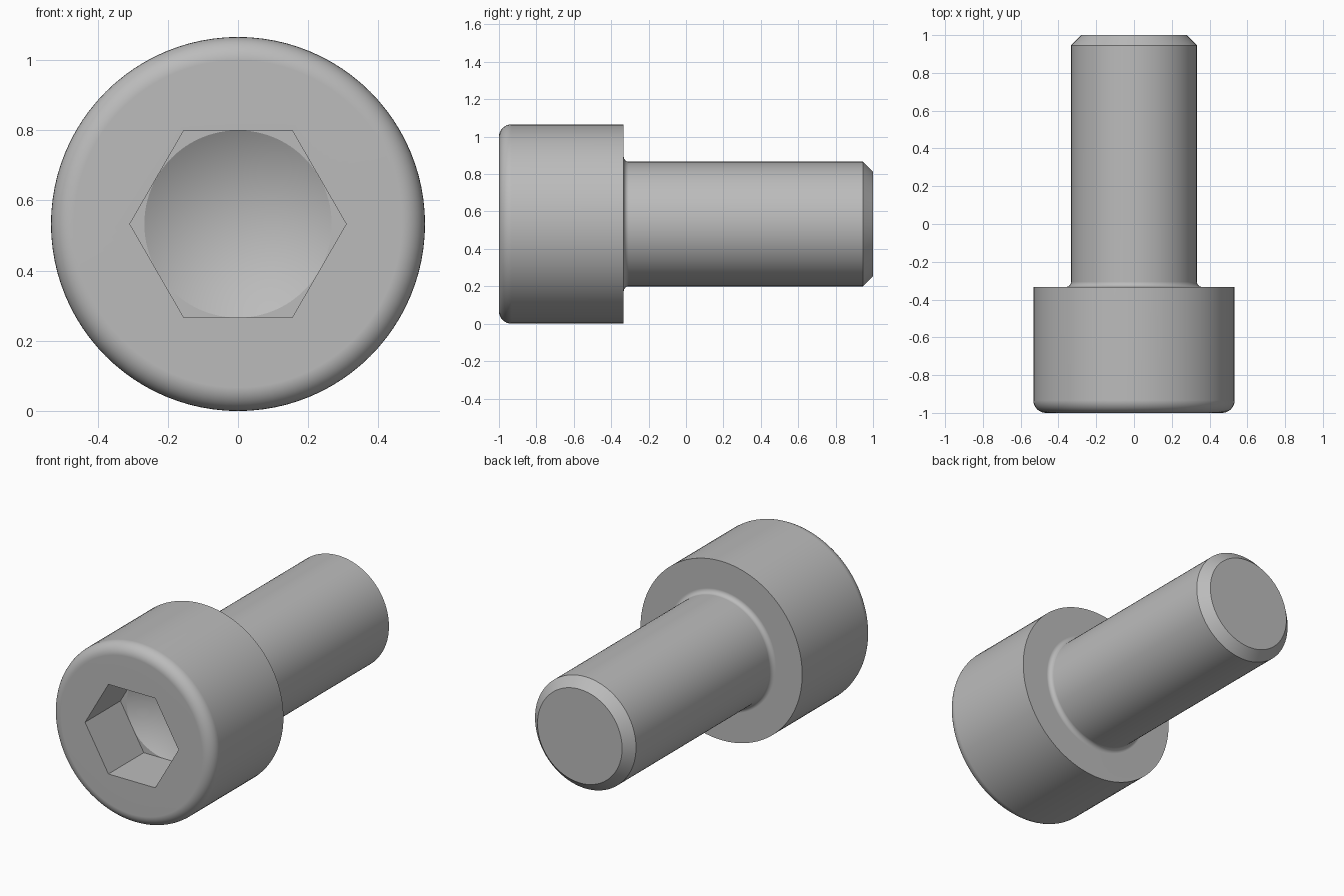
import bpy, bmesh
from math import sin, cos, tan, pi, radians

if "Cube" in bpy.data.objects:
    bpy.data.objects.remove(bpy.data.objects["Cube"])

SEG = 96
HEAD_R, SHAFT_R, SOCKET = 0.533, 0.333, 0.267
FRONT, NECK, TIP = -1.0, -0.333, 1.0
ROUND, FILLET, CHAMFER = 0.067, 0.027, 0.054
DEPTH = 0.333

steel = bpy.data.materials.new("steel grey")
steel.use_nodes = True
colour = (0.5, 0.5, 0.5, 1)
steel.diffuse_color = colour
steel.node_tree.nodes["Principled BSDF"].inputs["Base Color"].default_value = colour


def hexagon(a):
    """Radius of the hexagonal socket at an angle."""
    return SOCKET / cos(a % (pi / 3) - pi / 6)


def arc(r, y, radius, start, end, steps=8):
    """Profile points along a rounded corner."""
    angles = [start + (end - start) * i / steps for i in range(steps + 1)]
    return [(r + radius * cos(a), y + radius * sin(a)) for a in angles]


# Profile from the socket's conical bottom, over the head, to the shaft tip
floor = FRONT + DEPTH
profile = [(0, floor + SOCKET * tan(pi / 6)), (SOCKET, floor), (hexagon, floor), (hexagon, FRONT)]
profile += arc(HEAD_R - ROUND, FRONT + ROUND, ROUND, -pi / 2, 0)
profile += [(HEAD_R, NECK)]
profile += arc(SHAFT_R + FILLET, NECK + FILLET, FILLET, -pi / 2, -pi)
profile += [(SHAFT_R, TIP - CHAMFER), (SHAFT_R - CHAMFER, TIP)]

# Sweep the profile around the long axis
bm = bmesh.new()
rings = []
for r, y in profile:
    ring = []
    for i in range(SEG):
        a = 2 * pi * i / SEG
        radius = r(a) if callable(r) else r
        ring.append(bm.verts.new((radius * cos(a), y, HEAD_R + radius * sin(a))))
    rings.append(ring)
for lower, upper in zip(rings, rings[1:]):
    for i in range(SEG):
        j = (i + 1) % SEG
        bm.faces.new((lower[i], lower[j], upper[j], upper[i]))
bm.faces.new(rings[-1])
bmesh.ops.remove_doubles(bm, verts=bm.verts, dist=1e-5)
bmesh.ops.recalc_face_normals(bm, faces=bm.faces)

mesh = bpy.data.meshes.new("socket_head_bolt")
bm.to_mesh(mesh)
bm.free()
mesh.materials.append(steel)
bolt = bpy.data.objects.new("socket_head_bolt", mesh)
bpy.context.collection.objects.link(bolt)

# Smooth curves with crisp edges and flat broad faces
bpy.ops.object.select_all(action="DESELECT")
bolt.select_set(True)
bpy.context.view_layer.objects.active = bolt
bpy.ops.object.shade_smooth_by_angle(angle=radians(25))
weighted = bolt.modifiers.new("flat_faces", "WEIGHTED_NORMAL")
weighted.keep_sharp = True
